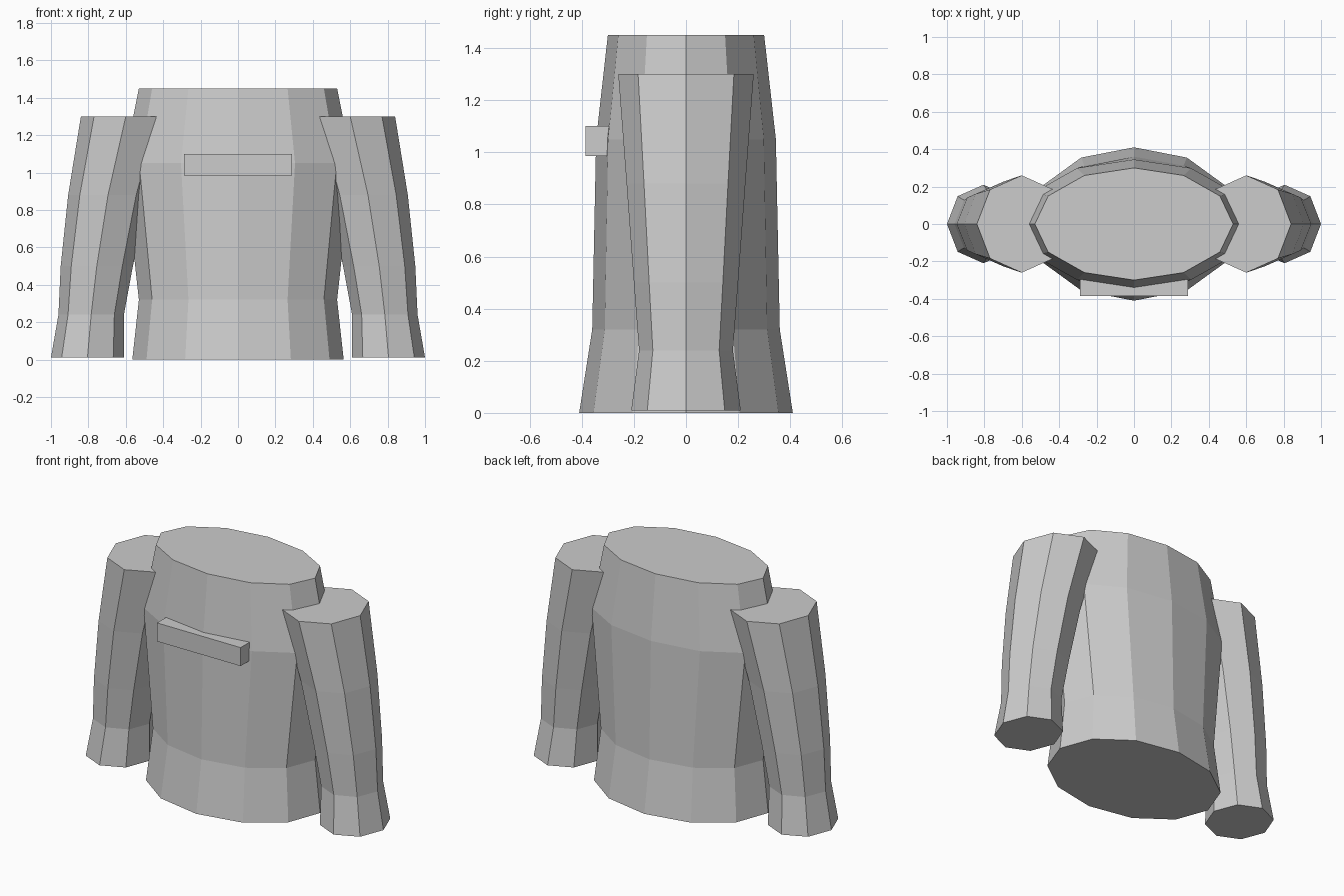
import bpy
import bmesh
from math import cos, sin, tau
from mathutils import Matrix

cube = bpy.data.objects.get("Cube")
if cube:
    bpy.data.objects.remove(cube, do_unlink=True)

GREY = (0.604, 0.604, 0.604, 1.0)
cloth = bpy.data.materials.new("light grey cloth")
cloth.use_nodes = True
cloth.diffuse_color = GREY
cloth.node_tree.nodes["Principled BSDF"].inputs["Base Color"].default_value = GREY


def add_object(name, bm):
    bmesh.ops.recalc_face_normals(bm, faces=bm.faces)
    mesh = bpy.data.meshes.new(name)
    bm.to_mesh(mesh)
    bm.free()
    mesh.materials.append(cloth)
    obj = bpy.data.objects.new(name, mesh)
    bpy.context.scene.collection.objects.link(obj)


def tube(name, sides, rings, mirror=1):
    """Capped loft through elliptical rings: (z, centre x, radius x, radius y)."""
    bm = bmesh.new()
    loops = []
    for z, cx, rx, ry in rings:
        angles = [tau * i / sides for i in range(sides)]
        loops.append([bm.verts.new((mirror * (cx + rx * cos(a)), ry * sin(a), z))
                      for a in angles])
    for low, high in zip(loops, loops[1:]):
        for i in range(sides):
            j = (i + 1) % sides
            bm.faces.new((low[i], low[j], high[j], high[i]))
    bm.faces.new(loops[0])
    bm.faces.new(loops[-1])
    add_object(name, bm)


# Body of the jacket, flared at the hem and narrowing at the shoulders
tube("torso", 12, [(0, 0, 0.565, 0.41), (0.32, 0, 0.53, 0.36),
                   (1.05, 0, 0.61, 0.345), (1.45, 0, 0.53, 0.30)])

# Sleeves, bending outwards to flared cuffs
sleeve = [(0.01, 0.805, 0.195, 0.21), (0.24, 0.785, 0.175, 0.18),
          (0.50, 0.755, 0.193, 0.20), (0.88, 0.695, 0.213, 0.228),
          (1.30, 0.60, 0.24, 0.26)]
for side, mirror in (("left", 1), ("right", -1)):
    tube(side + "_sleeve", 8, sleeve, mirror)

# Straight bar across the chest
bar = bmesh.new()
bmesh.ops.create_cube(bar, size=1, matrix=Matrix.Translation((0, -0.34, 1.043))
                      @ Matrix.Diagonal((0.575, 0.09, 0.115, 1)))
add_object("chest_bar", bar)
